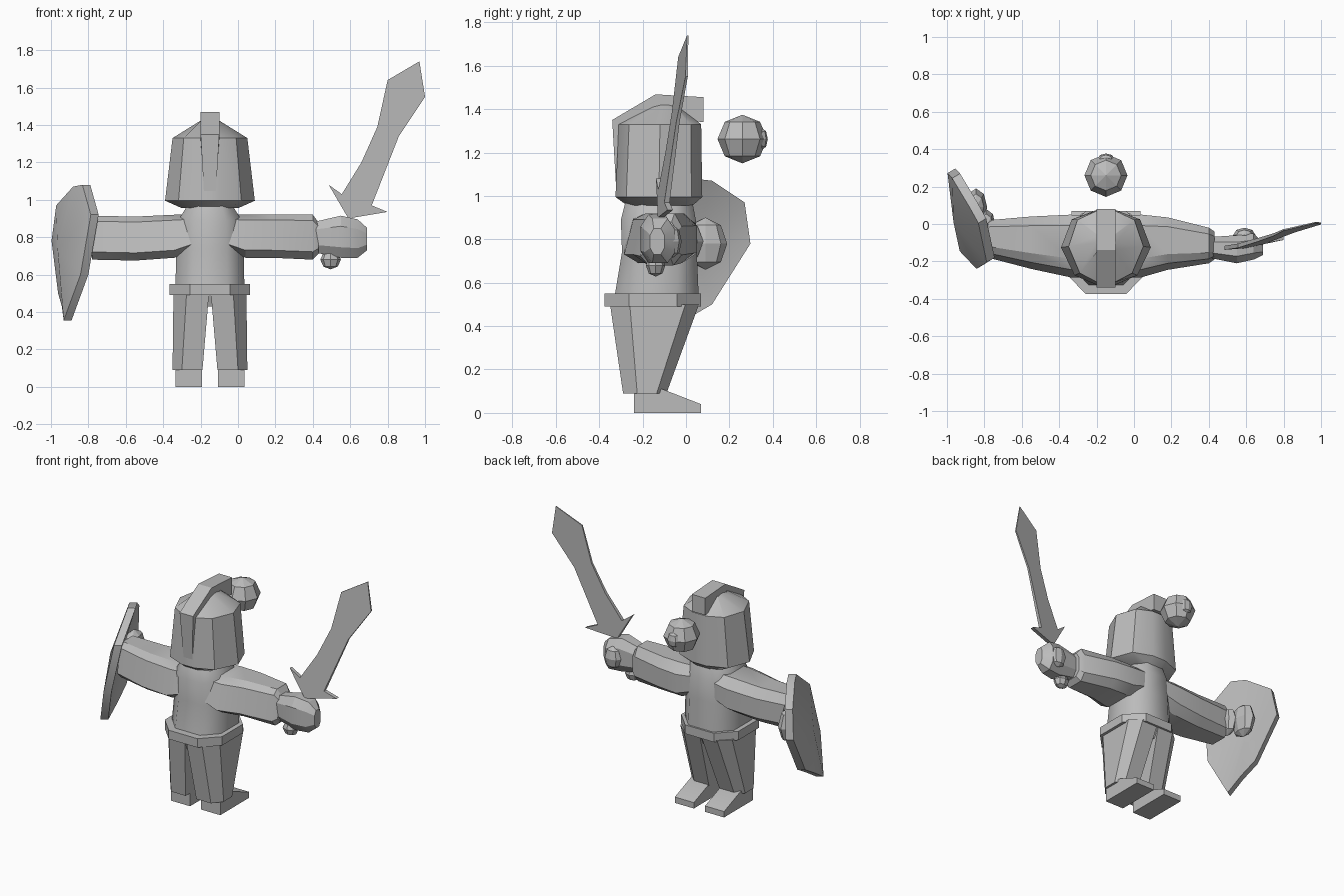
import bpy, bmesh, math
from mathutils import Vector

if "Cube" in bpy.data.objects:
    bpy.data.objects.remove(bpy.data.objects["Cube"])

grey = bpy.data.materials.new("plain_grey")
grey.diffuse_color = (0.5, 0.5, 0.5, 1)
grey.use_nodes = True
grey.node_tree.nodes["Principled BSDF"].inputs["Base Color"].default_value = grey.diffuse_color
CX = -0.15  # body centre line


def finish(name, bm, angle=25):
    bmesh.ops.recalc_face_normals(bm, faces=bm.faces)
    me = bpy.data.meshes.new(name)
    bm.to_mesh(me)
    bm.free()
    me.materials.append(grey)
    ob = bpy.data.objects.new(name, me)
    bpy.context.collection.objects.link(ob)
    bpy.ops.object.select_all(action='DESELECT')
    ob.select_set(True)
    bpy.context.view_layer.objects.active = ob
    bpy.ops.object.shade_smooth_by_angle(angle=math.radians(angle))
    return ob


def bridge(name, rings, angle=25):
    """Skin a list of point rings and close both ends."""
    bm = bmesh.new()
    vr = [[bm.verts.new(p) for p in r] for r in rings]
    n = len(vr[0])
    for a, b in zip(vr, vr[1:]):
        for i in range(n):
            bm.faces.new((a[i], a[(i + 1) % n], b[(i + 1) % n], b[i]))
    bm.faces.new(vr[0])
    bm.faces.new(vr[-1])
    return finish(name, bm, angle)


def loft(name, axis, sections, k=0.6, angle=25, shape=None):
    """Eight-sided sections (position, a0, a1, b0, b1) along x or z."""
    shape = shape or [(1, -k), (1, k), (k, 1), (-k, 1), (-1, k), (-1, -k), (-k, -1), (k, -1)]
    rings = []
    for t, a0, a1, b0, b1 in sections:
        ring = []
        for u, v in shape:
            a = (a0 + a1) / 2 + u * (a1 - a0) / 2
            b = (b0 + b1) / 2 + v * (b1 - b0) / 2
            ring.append((t, a, b) if axis == 'x' else (a, b, t))
        rings.append(ring)
    return bridge(name, rings, angle)


def ball(name, centre, size):
    """Faceted ball: eight sides, three rings and two poles."""
    bm = bmesh.new()
    c = Vector(centre)

    def point(lat, i):
        t = i * math.pi / 4
        d = (math.cos(lat) * math.cos(t), math.cos(lat) * math.sin(t), math.sin(lat))
        return bm.verts.new(c + Vector(p * s for p, s in zip(d, size)))
    rings = [[point(lat * math.pi / 4, i) for i in range(8)] for lat in (-1, 0, 1)]
    poles = [bm.verts.new(c + Vector((0, 0, s * size[2]))) for s in (-1, 1)]
    for i in range(8):
        j = (i + 1) % 8
        for a, b in zip(rings, rings[1:]):
            bm.faces.new((a[i], a[j], b[j], b[i]))
        bm.faces.new((rings[0][j], rings[0][i], poles[0]))
        bm.faces.new((rings[2][i], rings[2][j], poles[1]))
    return finish(name, bm, 10)


# Helmeted head: ten-sided sections, wide at the chin
def head_ring(z, hx, y0, y1, mid=0.05):
    cy = (y0 + y1) / 2
    hy = (y1 - y0) / 2
    half = [(mid, 1), (hx * 0.76, 0.75), (hx, 0), (hx * 0.7, -0.75), (mid, -1)]
    pts = half + [(-x, y) for x, y in reversed(half)]
    return [(CX + x, cy + y * hy, z) for x, y in pts]


bridge("head", [head_ring(0.955, 0.15, -0.27, 0.03),
                head_ring(0.995, 0.24, -0.325, 0.075),
                head_ring(1.33, 0.20, -0.31, 0.07),
                head_ring(1.42, 0.055, -0.15, -0.05)], 30)

# Crest running over the helmet, narrowing at its lower end
crest_profile = [(-0.32, 1.0, 0.03), (-0.34, 1.35, 0.05), (-0.14, 1.468, 0.05),
                 (0.08, 1.455, 0.05), (0.08, 1.34, 0.05), (-0.12, 1.36, 0.05),
                 (-0.25, 1.28, 0.05), (-0.27, 1.0, 0.03)]
bridge("helmet_crest", [[(CX + s * w, y, z) for y, z, w in crest_profile] for s in (-1, 1)])

# Torso, belt and hips
loft("torso", 'z', [(0.5, -0.335, 0.035, -0.335, 0.06),
                    (0.74, -0.33, 0.03, -0.295, 0.05),
                    (0.89, -0.32, 0.02, -0.30, 0.045),
                    (0.97, -0.27, -0.03, -0.28, 0.03)], 0.5, 50)
loft("belt", 'z', [(0.49, -0.365, 0.065, -0.375, 0.07),
                   (0.55, -0.365, 0.065, -0.375, 0.07)], 0.5)
loft("hips", 'z', [(0.43, -0.335, 0.035, -0.32, 0.015),
                   (0.5, -0.345, 0.045, -0.345, 0.055)], 0.5)

# Legs, cut at the outer corners only, and feet
for side, s in (("left", -1), ("right", 1)):
    rings = []
    for z, xi, xo, y0, y1, cut in ((0.09, 0.04, 0.20, -0.29, -0.09, 0.05),
                                   (0.5, 0.005, 0.195, -0.35, 0.06, 0.07)):
        pts = [(xi, y0), (xo - cut, y0), (xo, y0 + cut * 1.3), (xo, y1 - cut * 0.9),
               (xo - cut, y1), (xi, y1)]
        rings.append([(CX + s * x, y, z) for x, y in pts])
    bridge(side + "_leg", rings)
    foot = [(-0.24, 0), (0.07, 0), (0.07, 0.04), (-0.11, 0.11), (-0.24, 0.11)]
    bridge(side + "_foot", [[(CX + s * x, y, z) for y, z in foot] for x in (0.042, 0.185)])

# Arms, leaning back towards the top, each ending inside the torso
arm_shape = [(1, -0.6), (1, 0.5), (0.65, 1), (-0.4, 1), (-0.75, 0.75),
             (-1, -0.65), (-0.6, -1), (0.6, -1)]
loft("left_arm", 'x', [(-0.78, -0.18, 0.02, 0.68, 0.915),
                       (-0.55, -0.24, 0.04, 0.675, 0.91),
                       (-0.34, -0.285, 0.05, 0.69, 0.92),
                       (-0.22, -0.285, 0.04, 0.74, 0.92)], shape=arm_shape)
loft("right_arm", 'x', [(-0.08, -0.285, 0.04, 0.74, 0.92),
                        (0.04, -0.285, 0.05, 0.69, 0.92),
                        (0.18, -0.245, 0.035, 0.69, 0.92),
                        (0.40, -0.21, -0.02, 0.68, 0.92),
                        (0.43, -0.19, -0.04, 0.71, 0.88)], shape=arm_shape)

# Hands
loft("right_hand", 'x', [(0.40, -0.18, -0.07, 0.72, 0.88),
                         (0.55, -0.21, -0.06, 0.69, 0.915),
                         (0.64, -0.19, -0.05, 0.69, 0.895),
                         (0.69, -0.165, -0.10, 0.73, 0.85)], 0.5)
ball("right_thumb", (0.59, -0.06, 0.79), (0.06, 0.04, 0.075))
ball("left_hand", (-0.845, 0.09, 0.78), (0.06, 0.10, 0.12))
ball("left_wrist", (-0.79, -0.01, 0.79), (0.05, 0.09, 0.10))
ball("sword_pommel", (0.495, -0.14, 0.68), (0.055, 0.045, 0.052))

# Curved sword, cut from one tilted sheet
blade = [(0.59, 0.90), (0.80, 0.935), (0.715, 0.97), (0.77, 1.11), (0.86, 1.34),
         (1.0, 1.55), (0.97, 1.74), (0.80, 1.64), (0.745, 1.39), (0.66, 1.20),
         (0.555, 1.03), (0.485, 1.08)]
bridge("sword", [[(x, 0.008 + 0.2 * (x - 0.97) + 0.058 * (z - 1.74) + s * (0.003 + 0.012 * (1.74 - z)), z)
                  for x, z in blade] for s in (-1, 1)])

# Shield: inner outline, shifted outline and a raised centre
rim = [(-0.89, -0.12, 0.355), (-0.80, -0.215, 0.60), (-0.745, -0.18, 0.92),
       (-0.79, 0.03, 1.08), (-0.84, 0.12, 1.07), (-0.93, 0.27, 0.97),
       (-0.955, 0.297, 0.78), (-0.92, 0.12, 0.50), (-0.90, 0.0, 0.43)]
bm = bmesh.new()
shift = Vector((-0.042, -0.025, 0))
inner = [bm.verts.new(p) for p in rim]
outer = [bm.verts.new(Vector(p) + shift) for p in rim]
back = bm.verts.new((-0.90, 0.04, 0.75))
boss = bm.verts.new((-0.965, 0.01, 0.74))
for i in range(len(rim)):
    j = (i + 1) % len(rim)
    bm.faces.new((inner[i], inner[j], outer[j], outer[i]))
    bm.faces.new((inner[j], inner[i], back))
    bm.faces.new((outer[i], outer[j], boss))
finish("shield", bm, 30)

# Floating round ball with a small knob
ball("floating_ball", (CX, 0.26, 1.262), (0.115, 0.115, 0.112))
ball("ball_knob", (CX, 0.35, 1.262), (0.045, 0.027, 0.05))
